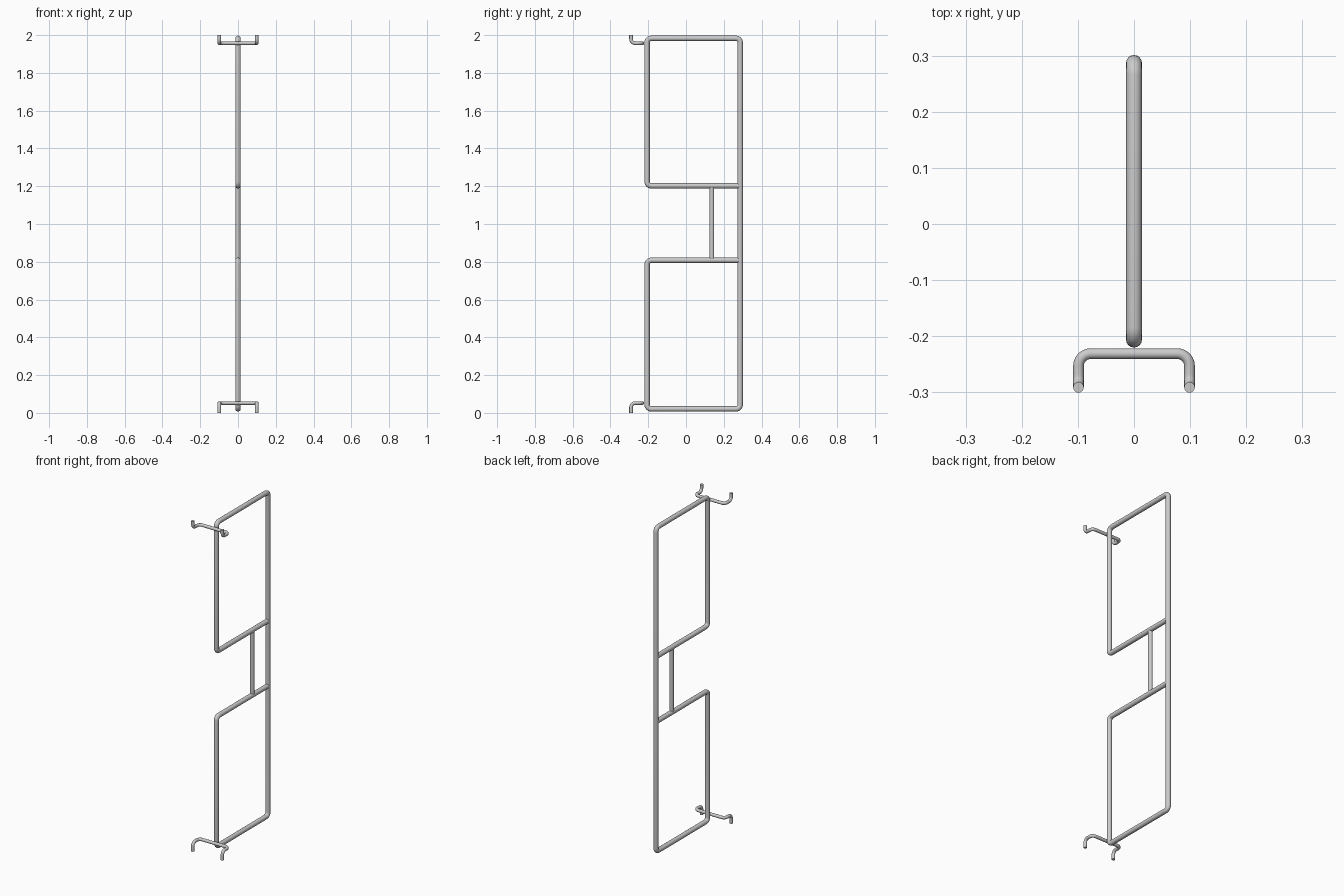
import bpy
import math
from mathutils import Vector

if "Cube" in bpy.data.objects:
    bpy.data.objects.remove(bpy.data.objects["Cube"])


def rounded_path(corners, radius, steps=6):
    """Replace each inner corner of an open path with a circular arc."""
    pts = [Vector(c) for c in corners]
    out = [pts[0]]
    for prev, cur, nxt in zip(pts, pts[1:], pts[2:]):
        a = (prev - cur).normalized()
        b = (nxt - cur).normalized()
        centre = cur + (a + b) * radius
        for i in range(steps + 1):
            t = math.pi / 2 * i / steps
            out.append(centre - b * radius * math.cos(t) - a * radius * math.sin(t))
    out.append(pts[-1])
    return out


def tube(name, corners, thickness, bend=0.022):
    curve = bpy.data.curves.new(name, 'CURVE')
    curve.dimensions = '3D'
    curve.bevel_depth = thickness
    curve.bevel_resolution = 6
    curve.use_fill_caps = True
    path = rounded_path(corners, bend)
    spline = curve.splines.new('POLY')
    spline.points.add(len(path) - 1)
    for point, co in zip(spline.points, path):
        point.co = (*co, 1)
    obj = bpy.data.objects.new(name, curve)
    bpy.context.collection.objects.link(obj)
    bpy.ops.object.select_all(action='DESELECT')
    obj.select_set(True)
    bpy.context.view_layer.objects.active = obj
    bpy.ops.object.convert(target='MESH')
    bpy.ops.object.shade_smooth_by_angle(angle=math.radians(40))
    return obj


BACK, FRONT = 0.287, -0.206
TOP, BOTTOM = 1.983, 0.021
UPPER, LOWER = 1.202, 0.808

# Main frame: one bent tube forming both loops and the long back rail
tube("handle_frame", [
    (0, BACK, UPPER), (0, FRONT, UPPER), (0, FRONT, TOP), (0, BACK, TOP),
    (0, BACK, BOTTOM), (0, FRONT, BOTTOM), (0, FRONT, LOWER), (0, BACK, LOWER),
], 0.0142)

# Short grip bar between the two middle rails
tube("grip_bar", [(0, 0.137, LOWER), (0, 0.137, UPPER)], 0.0125)

# Two-pronged hooks, bent up at the top and down at the bottom
for name, bar_z, tip_z in (("upper_hook", 1.957, 2.0), ("lower_hook", 0.052, 0.0)):
    x, bar_y, tip_y = 0.099, -0.231, -0.291
    tube(name, [
        (-x, tip_y, tip_z), (-x, tip_y, bar_z), (-x, bar_y, bar_z),
        (x, bar_y, bar_z), (x, tip_y, bar_z), (x, tip_y, tip_z),
    ], 0.0095)
